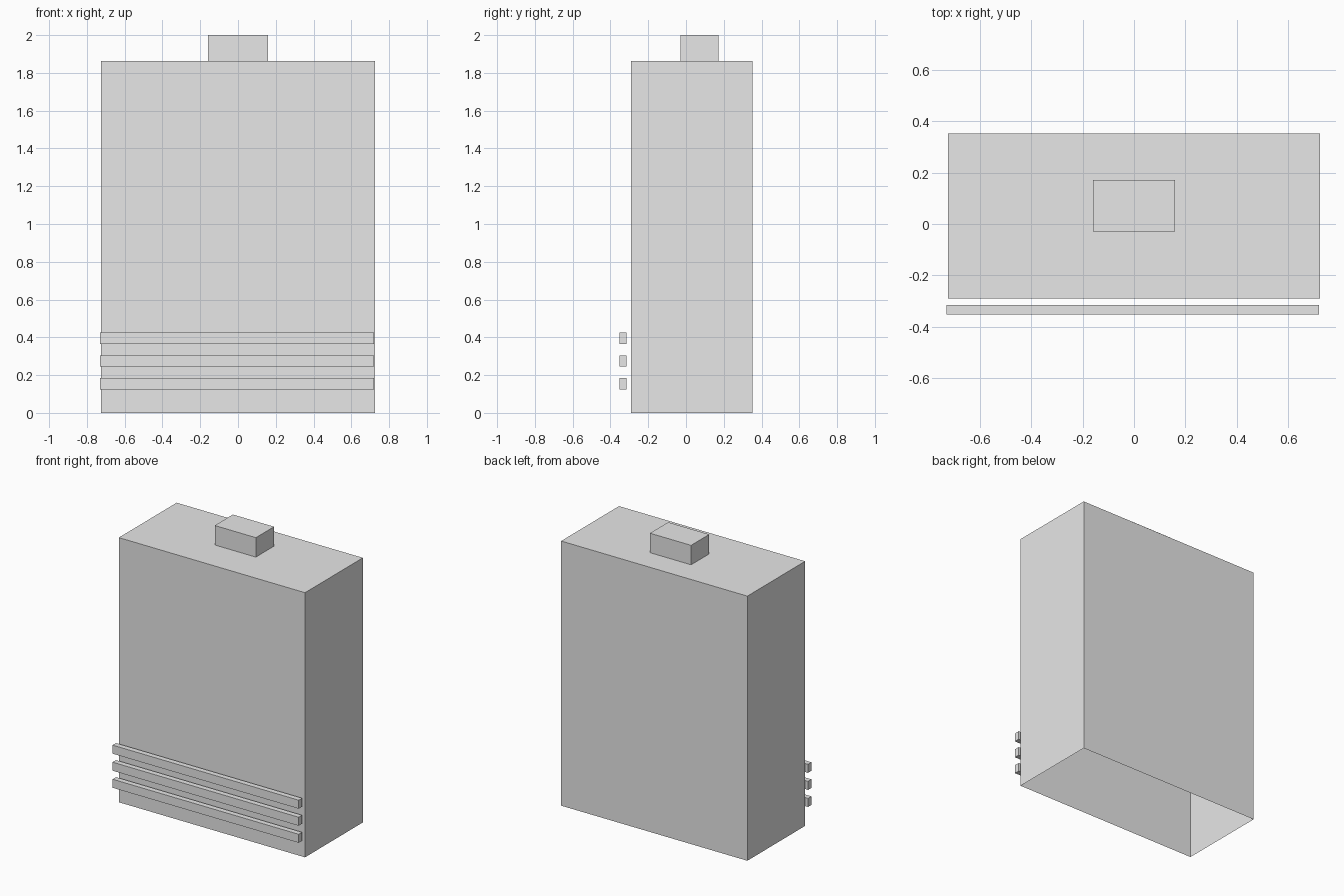
import bpy
import bmesh
from mathutils import Vector

cube = bpy.data.objects.get("Cube")
if cube:
    bpy.data.objects.remove(cube, do_unlink=True)

# Single plain grey
grey = bpy.data.materials.new("light_grey")
grey.use_nodes = True
grey.diffuse_color = (0.8, 0.8, 0.8, 1)
grey.node_tree.nodes["Principled BSDF"].inputs["Base Color"].default_value = grey.diffuse_color


def box(name, low, high, open_bottom=False):
    """Flat-sided box between two corners, optionally without its floor."""
    low, high = Vector(low), Vector(high)
    bm = bmesh.new()
    bmesh.ops.create_cube(bm, size=1)
    bmesh.ops.scale(bm, vec=high - low, verts=bm.verts)
    bmesh.ops.translate(bm, vec=(low + high) / 2, verts=bm.verts)
    if open_bottom:
        bm.normal_update()
        floor = [f for f in bm.faces if f.normal.z < -0.5]
        bmesh.ops.delete(bm, geom=floor, context="FACES_ONLY")
    mesh = bpy.data.meshes.new(name)
    bm.to_mesh(mesh)
    bm.free()
    mesh.materials.append(grey)
    obj = bpy.data.objects.new(name, mesh)
    bpy.context.collection.objects.link(obj)
    return obj


# Hollow main block, open underneath
box("main_block", (-0.725, -0.29, 0), (0.725, 0.353, 1.863), open_bottom=True)

# Small block on the roof
box("roof_block", (-0.16, -0.03, 1.863), (0.16, 0.172, 2.0))

# Three horizontal bars standing just off the front
for i in range(3):
    z = 0.125 + 0.12 * i
    box(f"front_bar_{i + 1}", (-0.73, -0.353, z), (0.72, -0.315, z + 0.06))
